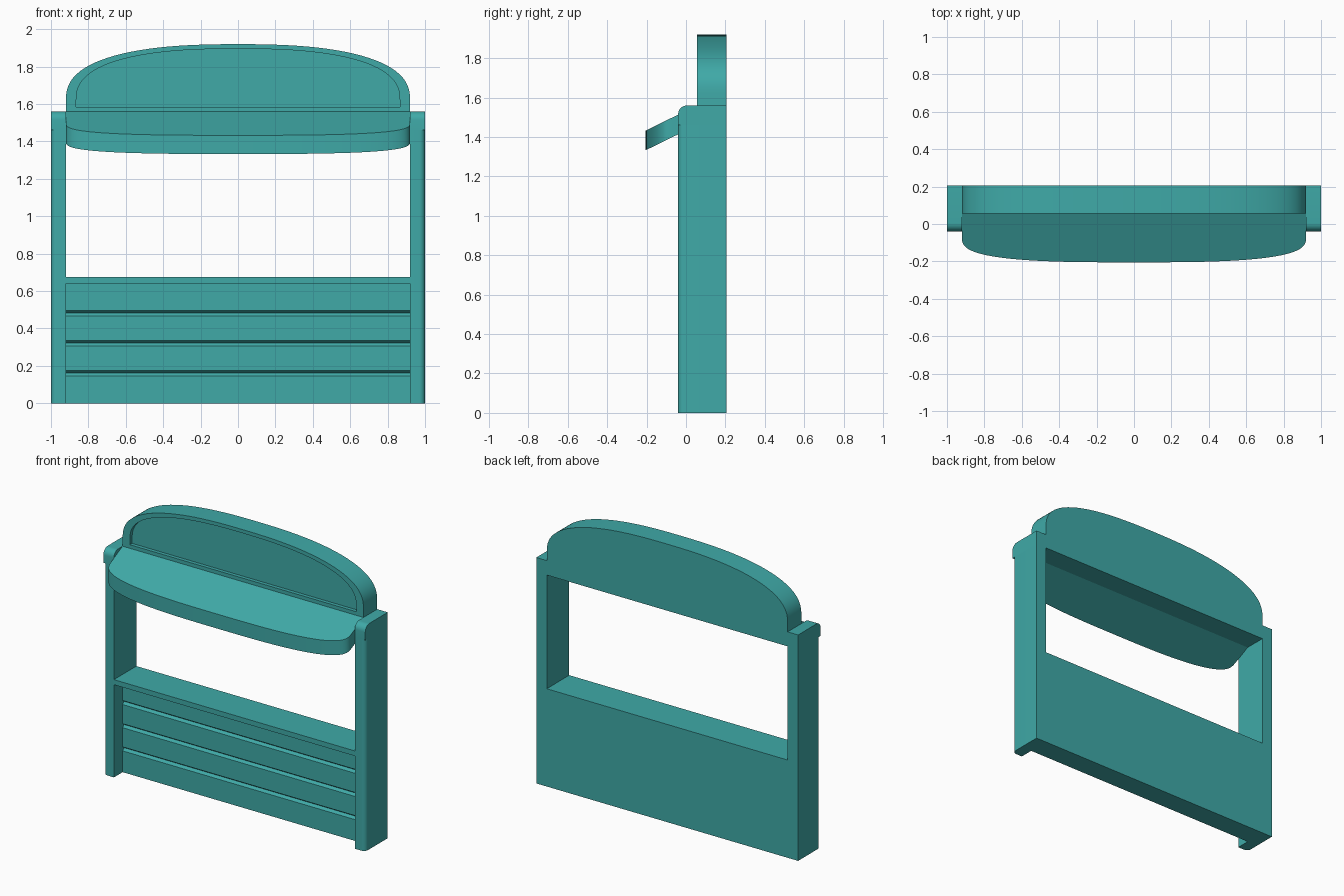
import bpy, bmesh
from math import sin, cos, pi, radians

if "Cube" in bpy.data.objects:
    bpy.data.objects.remove(bpy.data.objects["Cube"])

teal = bpy.data.materials.new("teal_paint")
teal.diffuse_color = (0.05, 0.40, 0.39, 1)
teal.use_nodes = True
teal.node_tree.nodes["Principled BSDF"].inputs["Base Color"].default_value = teal.diffuse_color


def loft(name, loops):
    """Bridge equal-length closed loops and cap both ends."""
    bm = bmesh.new()
    rings = [[bm.verts.new(p) for p in loop] for loop in loops]
    n = len(rings[0])
    for a, b in zip(rings, rings[1:]):
        for i in range(n):
            j = (i + 1) % n
            bm.faces.new((a[i], a[j], b[j], b[i]))
    bm.faces.new(rings[0])
    bm.faces.new(rings[-1])
    bmesh.ops.recalc_face_normals(bm, faces=bm.faces)
    me = bpy.data.meshes.new(name)
    bm.to_mesh(me)
    bm.free()
    me.materials.append(teal)
    ob = bpy.data.objects.new(name, me)
    bpy.context.collection.objects.link(ob)
    bpy.ops.object.select_all(action='DESELECT')
    ob.select_set(True)
    bpy.context.view_layer.objects.active = ob
    bpy.ops.object.shade_smooth_by_angle(angle=radians(30))
    return ob


def arch(a, h, n, steps=48):
    """Half superellipse from +a over the crown h to -a."""
    pts = []
    for i in range(steps + 1):
        t = pi * i / steps
        c, s = cos(t), max(sin(t), 0.0)
        if i in (0, steps):
            s = 0.0
        pts.append(((1 if c > 0 else -1) * a * abs(c) ** (2 / n), h * s ** (2 / n)))
    return pts


def fillet(cx, cy, r, start, steps=8):
    """Quarter arc running 90 degrees from the start angle."""
    return [(cx + r * cos(start + pi / 2 * i / steps),
             cy + r * sin(start + pi / 2 * i / steps)) for i in range(steps + 1)]


FRONT, FACE, BACK = -0.04, 0.055, 0.205
INNER, OUTER = 0.92, 1.0

# Side posts: rounded outer front edge, square-sided cap with rounded top front
for side, s in (("left", -1), ("right", 1)):
    r = 0.03
    plan = [(INNER, BACK), (INNER, FRONT)]
    plan += fillet(OUTER - r, FRONT + r, r, -pi / 2)
    plan += [(OUTER, BACK)]
    loft(side + "_post", [[(s * x, y, z) for x, y in plan] for z in (0, 1.46)])
    r = 0.045
    prof = [(BACK, 1.46), (BACK, 1.56)]
    prof += fillet(FRONT + r, 1.56 - r, r, pi / 2)
    prof += [(FRONT, 1.46)]
    loft(side + "_post_cap", [[(s * x, y, z) for y, z in prof] for x in (INNER, OUTER)])

# Lower front: grooved boards with an overhanging counter shelf
prof = [(BACK, 0), (FACE, 0)]
for z in (0.147, 0.307, 0.467):
    prof += [(FACE, z), (FACE + 0.016, z + 0.016), (FACE, z + 0.028)]
prof += [(FACE, 0.64), (FRONT, 0.64), (FRONT, 0.675), (BACK, 0.675)]
loft("board_front_and_shelf", [[(x, y, z) for y, z in prof] for x in (-INNER, INNER)])

# Arched sign board with a recessed field
outer = [(x, 1.62 + z) for x, z in arch(INNER, 0.30, 2.5)] + [(-INNER, 1.46), (INNER, 1.46)]
inner = [(x, 1.62 + z) for x, z in arch(0.865, 0.275, 2.5)] + [(-0.865, 1.585), (0.865, 1.585)]
loft("arched_sign_board", [[(x, y, z) for x, z in loop] for loop, y in
                           ((outer, BACK), (outer, FACE), (inner, FACE), (inner, FACE + 0.025))])

# Sloping awning with rounded front corners
plan = [(x, -0.07 - d) for x, d in arch(INNER, 0.135, 3)] + [(-INNER, FACE), (INNER, FACE)]
loft("awning", [[(x, y, z + 0.49 * (y - FACE)) for x, y in plan] for z in (1.46, 1.56)])
